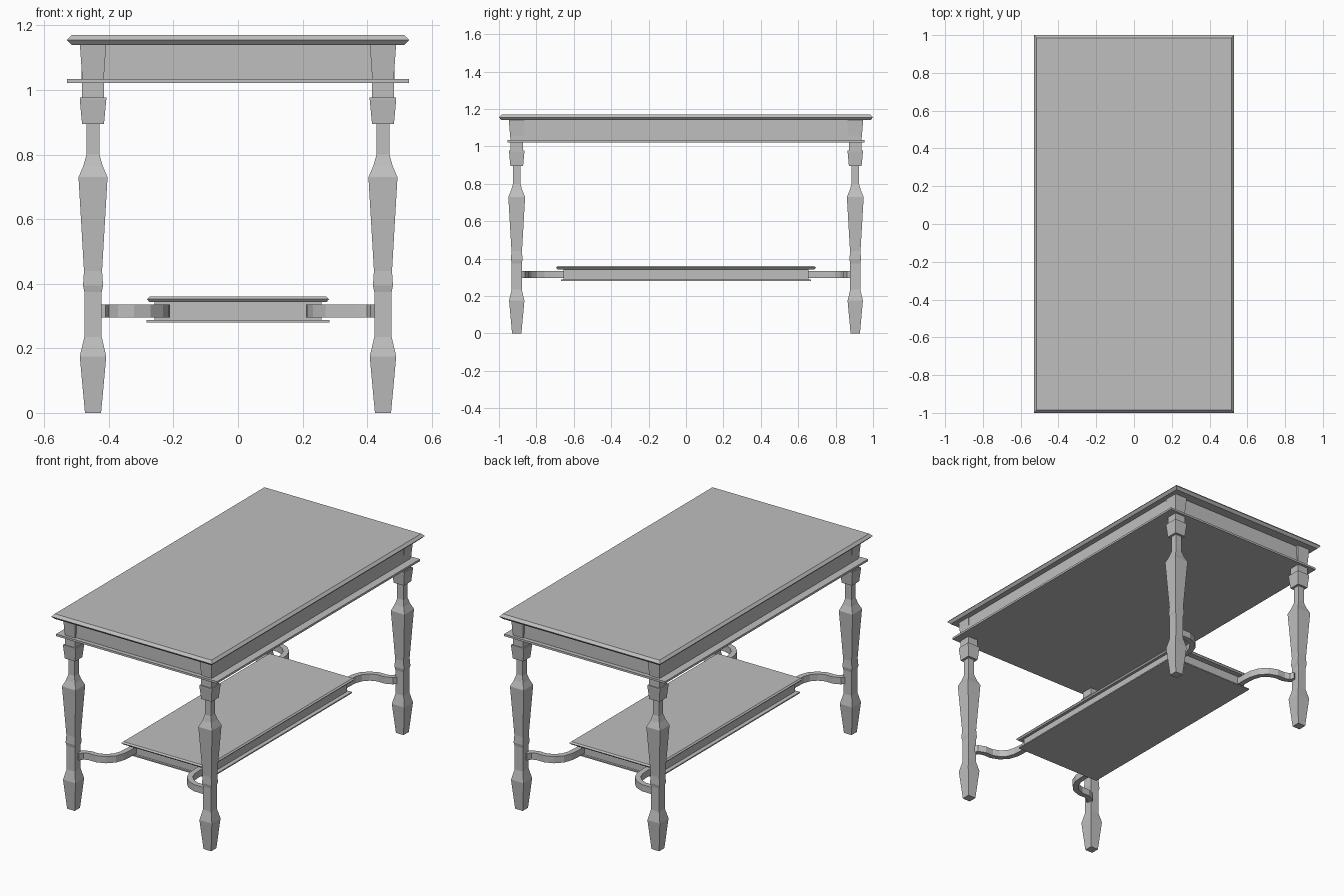
import bpy
import bmesh
from mathutils import Vector

cube = bpy.data.objects.get("Cube")
if cube:
    bpy.data.objects.remove(cube, do_unlink=True)

grey = bpy.data.materials.new("plain grey")
grey.use_nodes = True
colour = (0.52, 0.52, 0.52, 1)
grey.diffuse_color = colour
grey.node_tree.nodes["Principled BSDF"].inputs["Base Color"].default_value = colour

CORNERS = [(sx, sy) for sx in (-1, 1) for sy in (-1, 1)]
SIDE = {-1: "right", 1: "left"}
END = {-1: "front", 1: "back"}


def skin(name, rings):
    """Join four-point rings into a closed solid."""
    bm = bmesh.new()
    loops = [[bm.verts.new(p) for p in ring] for ring in rings]
    for a, b in zip(loops, loops[1:]):
        for i in range(4):
            j = (i + 1) % 4
            bm.faces.new((a[i], a[j], b[j], b[i]))
    bm.faces.new(loops[0][::-1])
    bm.faces.new(loops[-1])
    bmesh.ops.recalc_face_normals(bm, faces=bm.faces)
    mesh = bpy.data.meshes.new(name)
    bm.to_mesh(mesh)
    bm.free()
    mesh.materials.append(grey)
    obj = bpy.data.objects.new(name, mesh)
    bpy.context.collection.objects.link(obj)
    return obj


def stack(name, sections, cx=0, cy=0):
    """Rectangular sections (half x, half y, z) stacked upwards."""
    return skin(name, [[(cx - hx, cy - hy, z), (cx + hx, cy - hy, z),
                        (cx + hx, cy + hy, z), (cx - hx, cy + hy, z)]
                       for hx, hy, z in sections])


def moulded_board(name, hx, hy, low, mid, high, inset):
    """Board with a pointed edge all round."""
    stack(name, [(hx - inset, hy - inset, low), (hx, hy, mid),
                 (hx - inset, hy - inset, high)])


# Table top, apron and the ledge below it
moulded_board("table_top", 0.53, 1.0, 1.14, 1.155, 1.17, 0.014)
stack("apron", [(0.484, 0.93, 1.03), (0.484, 0.93, 1.145)])
stack("apron_ledge", [(0.53, 0.955, 1.022), (0.53, 0.955, 1.034)])

# Lower shelf
moulded_board("shelf_top", 0.282, 0.695, 0.343, 0.352, 0.36, 0.008)
stack("shelf_body", [(0.258, 0.655, 0.285), (0.258, 0.655, 0.345)])
stack("shelf_ledge", [(0.283, 0.668, 0.28), (0.283, 0.668, 0.287)])

# Square leg profile (half width, z)
LEG = [(0.025, 0), (0.041, 0.175), (0.027, 0.235), (0.027, 0.375),
       (0.031, 0.395), (0.028, 0.44), (0.045, 0.73), (0.03, 0.765),
       (0.02, 0.8), (0.02, 0.895), (0.034, 0.895), (0.041, 0.97),
       (0.041, 0.977), (0.034, 0.977), (0.034, 1.025)]

# Stretcher centre line from leg to shelf
PATH = [Vector(p) for p in ((-0.425, -0.9), (-0.41, -0.872), (-0.375, -0.858),
                            (-0.325, -0.858), (-0.28, -0.84), (-0.246, -0.805),
                            (-0.23, -0.76), (-0.226, -0.71), (-0.226, -0.64))]


def stretcher(name, sx, sy, half=0.016, low=0.295, high=0.335):
    rings = []
    for i, p in enumerate(PATH):
        d = (PATH[min(i + 1, len(PATH) - 1)] - PATH[max(i - 1, 0)]).normalized()
        n = Vector((-d.y, d.x)) * half
        a, b = p + n, p - n
        rings.append([(-sx * q.x, -sy * q.y, z)
                      for q, z in ((a, low), (b, low), (b, high), (a, high))])
    return skin(name, rings)


# Four legs with corner blocks and curved stretchers
for sx, sy in CORNERS:
    tag = f"{END[sy]}_{SIDE[sx]}"
    cx, cy = sx * 0.449, sy * 0.905
    stack(f"{tag}_leg", [(h, h, z) for h, z in LEG], cx, cy)
    stack(f"{tag}_corner_block", [(0.033, 0.033, 1.03), (0.041, 0.043, 1.145)], cx, cy)
    stretcher(f"{tag}_stretcher", sx, sy)
